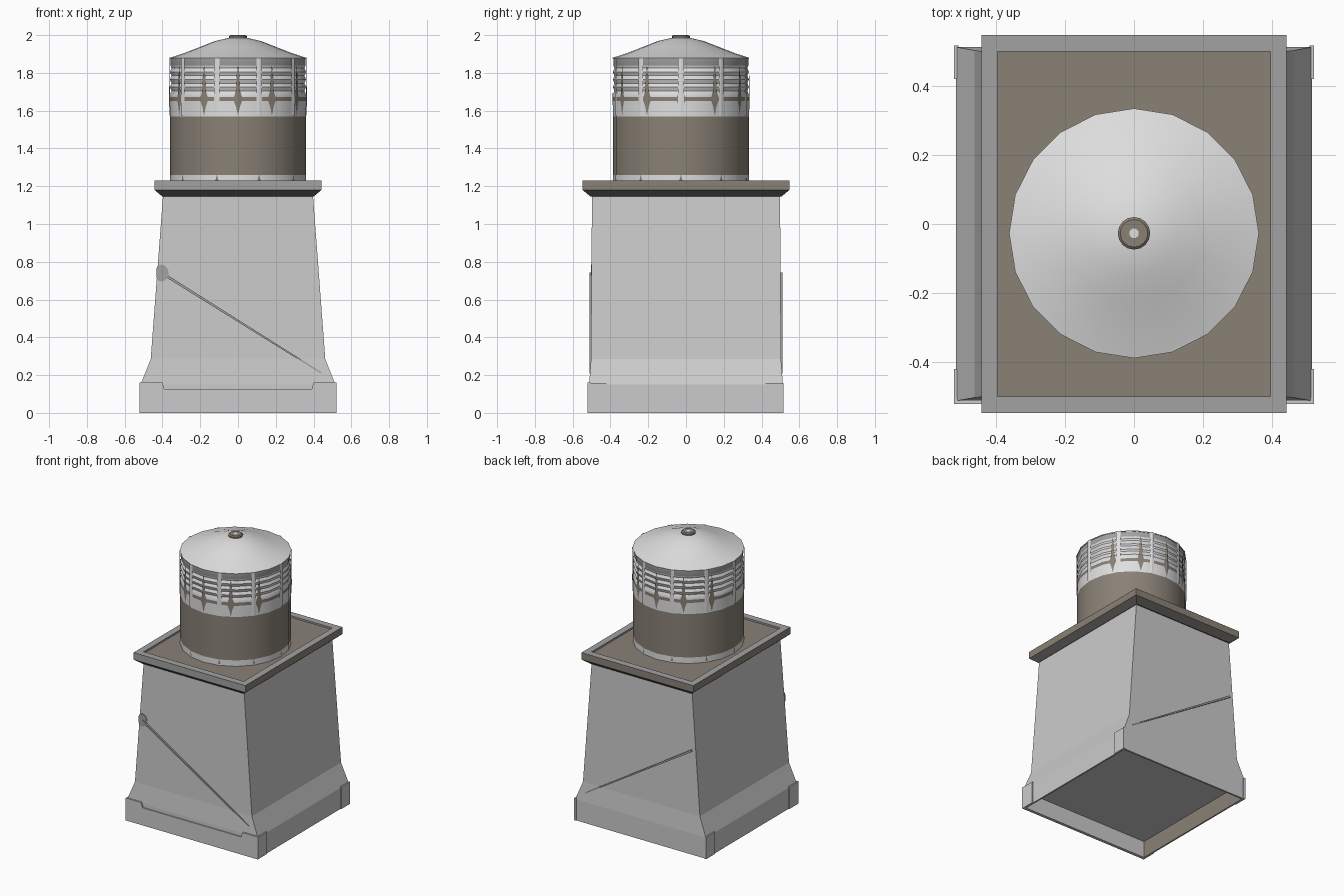
import bpy, bmesh, math
from mathutils import Vector

if "Cube" in bpy.data.objects:
    bpy.data.objects.remove(bpy.data.objects["Cube"])

def material(name, r, g, b):
    m = bpy.data.materials.new(name)
    m.diffuse_color = (r, g, b, 1)
    m.use_nodes = True
    m.node_tree.nodes["Principled BSDF"].inputs["Base Color"].default_value = m.diffuse_color
    return m

BODY = material("light_grey", 0.60, 0.60, 0.60)
WHITE = material("off_white", 0.74, 0.74, 0.74)
GREY = material("mid_grey", 0.36, 0.36, 0.36)
TAN = material("warm_grey", 0.25, 0.22, 0.18)
DARK = material("dark_grey", 0.15, 0.145, 0.135)

CY = -0.027          # drum centre in y
R, SIDES = 0.36, 20  # drum radius and facets

def make(name, verts, faces, mats, indices=None, smooth=None, fix=True):
    me = bpy.data.meshes.new(name)
    me.from_pydata(verts, [], faces)
    for m in mats:
        me.materials.append(m)
    if indices:
        me.polygons.foreach_set("material_index", indices)
    if fix:
        bm = bmesh.new()
        bm.from_mesh(me)
        bmesh.ops.recalc_face_normals(bm, faces=bm.faces)
        bm.to_mesh(me)
        bm.free()
    ob = bpy.data.objects.new(name, me)
    bpy.context.collection.objects.link(ob)
    if smooth:
        bpy.ops.object.select_all(action='DESELECT')
        ob.select_set(True)
        bpy.context.view_layer.objects.active = ob
        bpy.ops.object.shade_smooth_by_angle(angle=math.radians(smooth))
    return ob

def loft(name, rings, mats, rule=None):
    """Stack of rectangles (half x, half y, z), capped at both ends."""
    verts, faces = [], []
    for x, y, z in rings:
        verts += [(-x, -y, z), (x, -y, z), (x, y, z), (-x, y, z)]
    for k in range(len(rings) - 1):
        for i in range(4):
            j = (i + 1) % 4
            faces.append((4*k + i, 4*k + j, 4*k + 4 + j, 4*k + 4 + i))
    n = len(verts)
    faces += [(3, 2, 1, 0), (n - 4, n - 3, n - 2, n - 1)]
    ob = make(name, verts, faces, mats)
    if rule:
        for p in ob.data.polygons:
            p.material_index = rule(p.normal, p.center)
    return ob

def lathe(name, profile, mats, indices, sides=SIDES, smooth=40):
    """Revolve (radius, z) points; one material index per profile step."""
    verts, faces, mi = [], [], []
    for r, z in profile:
        for i in range(sides):
            a = math.tau * i / sides
            verts.append((r * math.cos(a), CY + r * math.sin(a), z))
    for k in range(len(profile) - 1):
        for i in range(sides):
            j = (i + 1) % sides
            faces.append((k*sides + i, k*sides + j, (k+1)*sides + j, (k+1)*sides + i))
            mi.append(indices[k])
    faces.append(tuple(range(len(verts) - sides, len(verts))))
    mi.append(indices[-1])
    faces.append(tuple(reversed(range(sides))))
    mi.append(indices[0])
    return make(name, verts, faces, mats, mi, smooth)

def on_drum(angle, z, lift):
    """Point on the faceted drum surface, raised by lift."""
    step = math.tau / SIDES
    r = R * math.cos(step / 2) / math.cos(angle % step - step / 2) + lift
    return (r * math.cos(angle), CY + r * math.sin(angle), z)

def drum_marks(name, rows, angles, mat, lift):
    """Thin plates wrapped on the drum; rows are (half width, z)."""
    verts, faces = [], []
    for a in angles:
        base = len(verts)
        for w, z in rows:
            verts += [on_drum(a + s * w / R, z, lift) for s in (-1, 0, 1)]
        for k in range(len(rows) - 1):
            for c in (0, 1):
                i = base + 3*k + c
                faces.append((i, i + 1, i + 4, i + 3))
    make(name, verts, faces, [mat], fix=False)

def prism_y(name, outline, y0, y1, mat):
    """Extrude an (x, z) outline between two y values."""
    n = len(outline)
    verts = [(x, y0, z) for x, z in outline] + [(x, y1, z) for x, z in outline]
    faces = [tuple(range(n)), tuple(reversed(range(n, 2 * n)))]
    faces += [(i, (i + 1) % n, (i + 1) % n + n, i + n) for i in range(n)]
    return make(name, verts, faces, [mat])

def box(name, lo, hi, mat):
    return prism_y(name, [(lo[0], lo[2]), (hi[0], lo[2]), (hi[0], hi[2]), (lo[0], hi[2])],
                   lo[1], hi[1], mat)

# Tapered housing with flared, hollow foot
loft("housing", [(0.505, 0.500, 0.12), (0.505, 0.500, 0.0), (0.516, 0.513, 0.0),
                 (0.516, 0.513, 0.15), (0.462, 0.503, 0.285), (0.397, 0.498, 1.15)],
     [BODY, TAN], lambda n, c: 1 if n.x > 0.9 and c.x < 0 else 0)

# Front kick plate with notched middle, and corner guards on the sides
half = [(0.522, 0.0), (0.522, 0.16), (0.40, 0.16), (0.39, 0.125)]
prism_y("front_plate", half + [(-x, z) for x, z in reversed(half)], -0.522, -0.505, BODY)
for sx in (-1, 1):
    for sy in (-1, 1):
        xs, ys = sorted((sx * 0.508, sx * 0.522)), sorted((sy * 0.42, sy * 0.517))
        box("corner_guard", (xs[0], ys[0], 0.0), (xs[1], ys[1], 0.158), BODY)

# Diagonal braces on the front and back, with a mounting disc at the front
a, b = Vector((-0.40, 0.738)), Vector((0.44, 0.212))
side = Vector((a.y - b.y, b.x - a.x)).normalized() * 0.007
for s in (-1, 1):
    prism_y("diagonal_brace", [tuple(p) for p in (a - side, b - side * 0.5, b + side * 0.5, a + side)],
            s * 0.495, s * 0.511, GREY)
disc = [(max(-0.432, -0.405 + 0.038 * math.cos(t)), 0.74 + 0.045 * math.sin(t))
        for t in (math.tau * i / 12 for i in range(12))]
prism_y("brace_mount", disc, -0.504, -0.499, GREY)

# Roof tray with raised rim
def tray_rule(n, c):
    if n.z < -0.3:
        return 2
    if c.z > 1.22:
        return 1
    return 1 if n.y < -0.9 and c.y < -0.52 else 0
loft("roof_tray", [(0.40, 0.505, 1.145), (0.442, 0.548, 1.18), (0.442, 0.548, 1.23),
                   (0.395, 0.500, 1.23), (0.395, 0.500, 1.218)], [TAN, GREY, DARK], tray_rule)

# Drum: white foot ring, warm wall, white ribbed band, grey top ring
profile = [(R, 1.21), (R, 1.26), (R, 1.57), (R, 1.65), (R, 1.672)]
profile += [(R - (0.008 if i % 2 else 0), 1.685 + 0.02 * i) for i in range(8)]
profile += [(R - 0.003, 1.838), (R - 0.003, 1.88)]
colours = [1, 0, 1, 0] + [1] * 9 + [2]
lathe("drum", profile, [TAN, WHITE, GREY], colours)

# Painted spikes, small foot ticks and vertical ribs round the drum
thirty = [math.radians(90 + 30 * i) for i in range(12)]
ribs = [math.radians(36 * i) for i in range(10)]
drum_marks("painted_spike", [(0.001, 1.578), (0.010, 1.62), (0.022, 1.652), (0.022, 1.67),
                             (0.012, 1.70), (0.008, 1.78), (0.001, 1.835)], thirty, TAN, 0.003)
drum_marks("foot_tick", [(0.010, 1.23), (0.004, 1.245), (0.001, 1.26)], ribs, TAN, 0.003)
drum_marks("drum_rib", [(0.015, 1.575), (0.015, 1.88)], ribs, WHITE, 0.005)

# Domed roof and its cap
lathe("dome", [(R, 1.875), (R + 0.002, 1.88), (0.29, 1.903), (0.20, 1.938), (0.12, 1.969),
               (0.05, 1.985), (0.01, 1.987)], [WHITE], [0] * 6)
lathe("dome_cap", [(0.047, 1.975), (0.047, 1.994), (0.040, 2.0), (0.014, 2.0), (0.010, 2.0)],
      [TAN, WHITE], [0, 0, 0, 1], sides=16)
